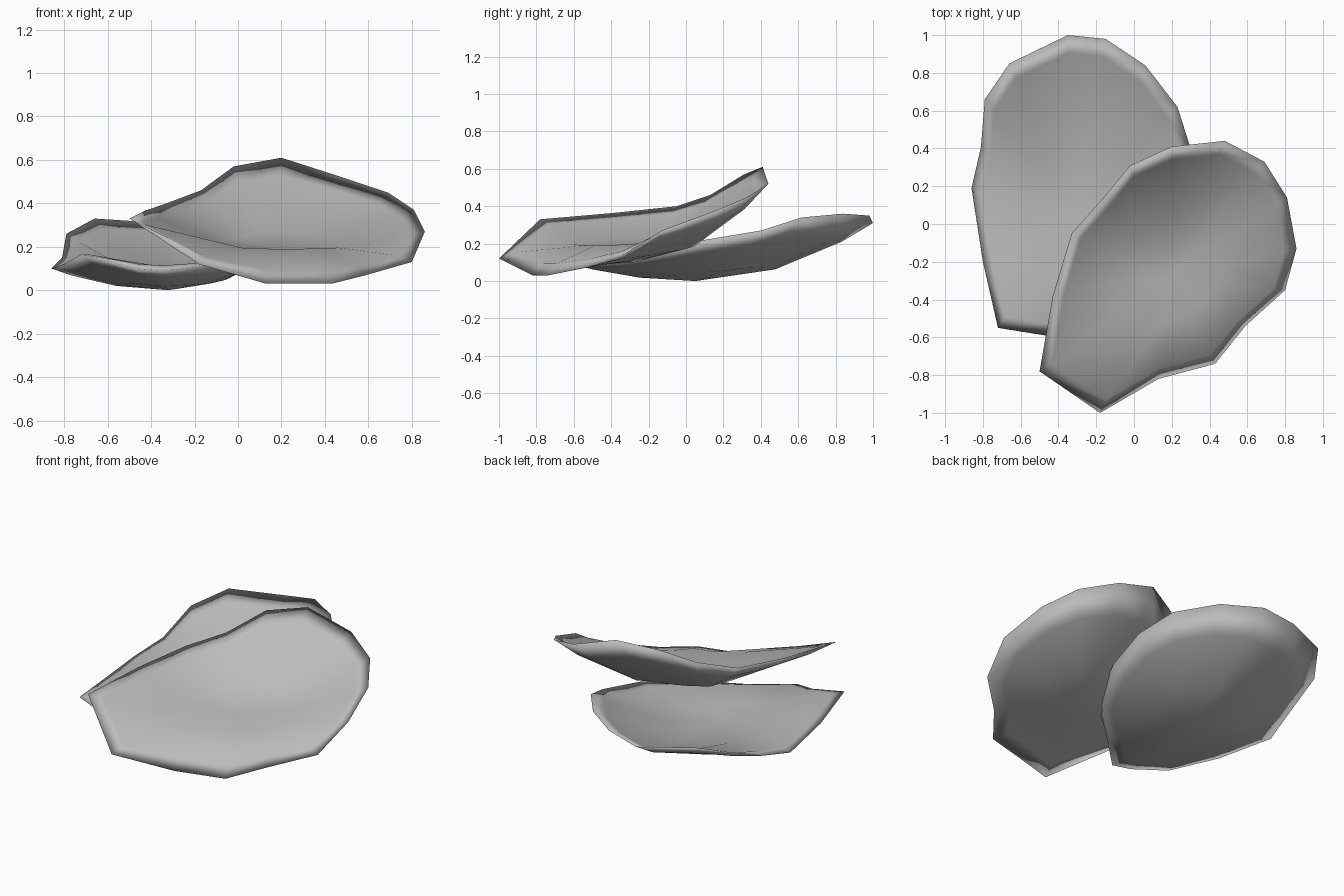
import bpy, bmesh

if "Cube" in bpy.data.objects:
    bpy.data.objects.remove(bpy.data.objects["Cube"])


def petal(name, centre, top_z, bottom_z, rim):
    """Cupped solid petal: rim outline joined to a shallow top bowl and a deeper underside."""
    cx, cy = centre
    bm = bmesh.new()
    n = len(rim)

    def ring(s, mid, lip):
        out = []
        for x, y, z in rim:
            h = mid + (z - mid) * s ** 2
            if lip:
                h += max(0.0, 0.25 - z) * 0.15
            out.append(bm.verts.new((cx + (x - cx) * s, cy + (y - cy) * s, h)))
        return out

    def bridge(a, b):
        for i in range(n):
            j = (i + 1) % n
            bm.faces.new((a[i], a[j], b[j], b[i]))

    edge = ring(1.0, top_z, False)
    for mid, scales, lip in ((top_z, (0.9, 0.45), True),
                             (bottom_z, (0.82, 0.45), False)):
        outer = edge
        for s in scales:
            inner = ring(s, mid, lip)
            bridge(outer, inner)
            outer = inner
        tip = bm.verts.new((cx, cy, mid))
        for i in range(n):
            bm.faces.new((outer[i], outer[(i + 1) % n], tip))
    bmesh.ops.recalc_face_normals(bm, faces=bm.faces[:])
    # Fully smooth, the shading rolls over the thin rim
    for f in bm.faces:
        f.smooth = True
    mesh = bpy.data.meshes.new(name)
    bm.to_mesh(mesh)
    bm.free()
    ob = bpy.data.objects.new(name, mesh)
    bpy.context.collection.objects.link(ob)
    ob.data.materials.append(grey)
    return ob


# Mid grey surface
grey = bpy.data.materials.new("petal_grey")
grey.diffuse_color = (0.5, 0.5, 0.5, 1.0)
grey.use_nodes = True
grey.node_tree.nodes["Principled BSDF"].inputs["Base Color"].default_value = grey.diffuse_color

# Upper petal, front right
petal("upper_petal", (0.18, -0.28), 0.19, 0.10, [
    (-0.50, -0.78, 0.33), (-0.18, -1.00, 0.12), (0.13, -0.82, 0.03),
    (0.43, -0.74, 0.03), (0.59, -0.54, 0.07), (0.80, -0.35, 0.13),
    (0.86, -0.13, 0.27), (0.81, 0.14, 0.37), (0.69, 0.33, 0.45),
    (0.48, 0.44, 0.52), (0.20, 0.41, 0.61), (-0.02, 0.31, 0.57),
    (-0.17, 0.13, 0.46), (-0.33, -0.05, 0.40), (-0.43, -0.38, 0.365)])

# Lower petal, back left, tucked under the upper one
petal("lower_petal", (-0.32, 0.05), 0.09, 0.0, [
    (-0.72, -0.55, 0.165), (-0.47, -0.59, 0.10), (-0.35, -0.61, 0.09),
    (-0.14, -0.41, 0.11), (0.10, -0.20, 0.15), (0.24, 0.10, 0.22),
    (0.30, 0.40, 0.27), (0.23, 0.62, 0.34), (0.06, 0.84, 0.36),
    (-0.15, 0.98, 0.35), (-0.35, 1.00, 0.31), (-0.66, 0.85, 0.33),
    (-0.79, 0.66, 0.26), (-0.81, 0.41, 0.15), (-0.86, 0.19, 0.10),
    (-0.80, -0.20, 0.12)])
